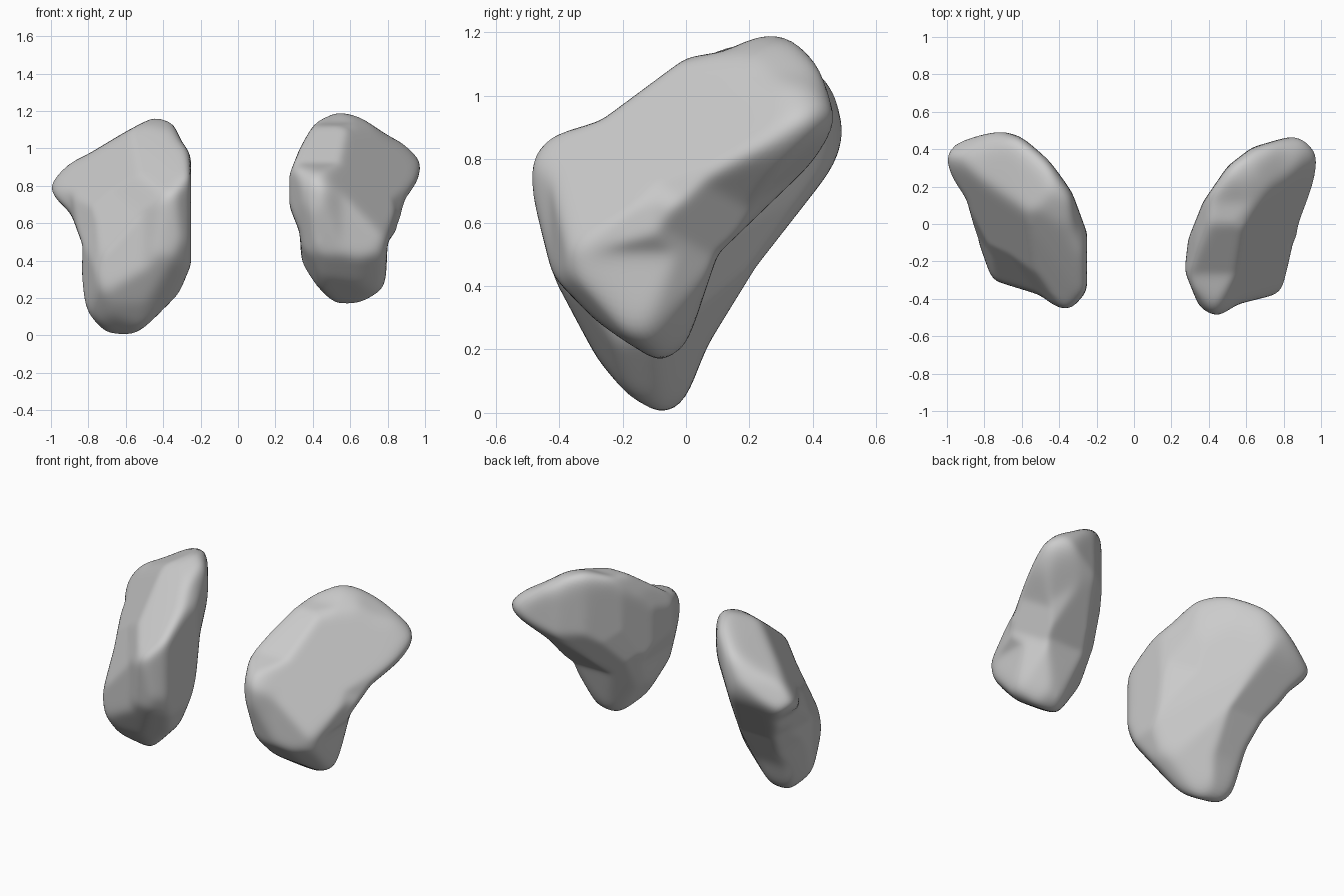
import bpy, bmesh
from math import sin, cos, radians
from mathutils import Vector

# Viewing directions: azimuth, elevation, height of the view centre
VIEWS = {
    "front": (0, 0, 0), "side": (90, 0, 0), "top": (0, 90, 0),
    "front_right": (35, 25, 0.6), "back_left": (215, 25, 0.6),
    "back_right_below": (145, -30, 0.6),
}


def axes(view):
    """Screen right and up directions of a view, with its centre."""
    az, el, h = VIEWS[view]
    a, e = radians(az), radians(el)
    right = Vector((cos(a), sin(a), 0))
    up = Vector((-sin(a) * sin(e), cos(a) * sin(e), cos(e)))
    return right, up, Vector((0, 0, h))


def reach(px, py, dx, dy, pts):
    """Distance from a point along a direction to the first outline edge."""
    best = 9.0
    for i in range(len(pts)):
        ax, ay = pts[i - 1]
        ex, ey = pts[i][0] - ax, pts[i][1] - ay
        det = ex * dy - ey * dx
        if abs(det) < 1e-9:
            continue
        wx, wy = ax - px, ay - py
        t = (ex * wy - ey * wx) / det
        s = (dx * wy - dy * wx) / det
        if t > 0 and 0 <= s <= 1 and t < best:
            best = t
    return best


def stone(name, centre, flats, **outlines):
    """Inflate a ball until it meets its outlines and flat faces, then round it off."""
    c = Vector(centre)
    views = []
    for v, pts in outlines.items():
        right, up, o = axes(v)
        views.append((right, up, (c - o).dot(right), (c - o).dot(up), pts))
    bm = bmesh.new()
    bmesh.ops.create_icosphere(bm, subdivisions=6, radius=1)
    for vert in bm.verts:
        d = vert.co.normalized()
        t = min(reach(px, py, d.dot(r), d.dot(u), pts) for r, u, px, py, pts in views)
        for n, off in flats:
            n = Vector(n)
            if n.dot(d) > 1e-4:
                t = min(t, (off - n.dot(c)) / n.dot(d))
        vert.co = c + d * t
    for _ in range(9):
        bmesh.ops.smooth_vert(bm, verts=bm.verts, factor=0.5,
                              use_axis_x=True, use_axis_y=True, use_axis_z=True)
    for f in bm.faces:
        f.smooth = True
    me = bpy.data.meshes.new(name)
    bm.to_mesh(me)
    bm.free()
    bpy.context.collection.objects.link(bpy.data.objects.new(name, me))


# Taller stone on the left
stone(
    "left_stone", (-.55, 0, .6),
    [((-1, -.75, .8), 1.41), ((.55, .7, -.45), -.345)],
    front=[(-1.04, .8), (-.98, .72), (-.9, .67), (-.83, .48), (-.84, .2), (-.8, .05),
           (-.63, -.03), (-.5, 0), (-.35, .14), (-.25, .38), (-.25, .97), (-.31, 1.05),
           (-.33, 1.14), (-.43, 1.18), (-.6, 1.09), (-.8, .97), (-1, .88)],
    side=[(-.46, .75), (-.42, .43), (-.28, .17), (-.14, .0), (-.07, -.03), (0, .03), (.06, .2),
          (.22, .46), (.47, .78), (.51, .92), (.46, 1.05), (.35, 1.15), (.2, 1.18), (0, 1.1),
          (-.2, .98), (-.4, .88)],
    top=[(-1.04, .37), (-.97, .45), (-.75, .51), (-.6, .47), (-.45, .34), (-.33, .17),
         (-.25, -.05), (-.25, -.36), (-.33, -.45), (-.4, -.46), (-.5, -.38), (-.76, -.3),
         (-.85, -.04), (-.9, .15), (-1.04, .3)],
    front_right=[(-.79, -.13), (-.72, .13), (-.64, .54), (-.57, .62), (-.46, .66), (-.25, .76),
                 (-.16, .71), (-.16, .49), (-.22, .22), (-.25, -.1), (-.33, -.3), (-.5, -.45),
                 (-.69, -.36), (-.78, -.25)],
    back_left=[(.18, .38), (.32, .36), (.46, .28), (.58, .2), (.64, .05), (.77, -.22), (.79, -.33),
               (.75, -.55), (.7, -.65), (.6, -.7), (.46, -.64), (.35, -.45), (.26, -.19),
               (.18, .08), (.16, .28)],
    back_right_below=[(-.04, -.07), (.01, .05), (.15, .22), (.36, .43), (.53, .47), (.77, .42),
                      (.93, .22), (1.05, .03), (.97, -.05), (.77, -.25), (.68, -.42), (.61, -.69),
                      (.47, -.79), (.3, -.69), (.04, -.42), (-.03, -.25)],
)

# Shorter stone on the right
stone(
    "right_stone", (.58, 0, .72),
    [((1, -.75, .8), 1.48), ((-.55, .7, -.4), -.385)],
    front=[(.53, 1.2), (.42, 1.16), (.33, 1), (.27, .85), (.27, .7), (.33, .55), (.34, .37),
           (.41, .2), (.55, .15), (.7, .17), (.79, .26), (.8, .5), (.87, .59), (.93, .73),
           (1.04, .88), (.98, .98), (.8, 1.07), (.65, 1.17)],
    side=[(-.51, .78), (-.44, .87), (-.27, .92), (0, 1.12), (.12, 1.14), (.25, 1.2), (.35, 1.19),
          (.44, 1.1), (.48, .9), (.39, .78), (.1, .5), (0, .2), (-.1, .15), (-.2, .2),
          (-.42, .43)],
    top=[(.99, .4), (1.04, .25), (.96, .1), (.85, -.1), (.79, -.37), (.55, -.43), (.45, -.5),
         (.35, -.45), (.27, -.25), (.29, -.08), (.37, .12), (.5, .31), (.63, .41), (.87, .48)],
    front_right=[(.02, -.1), (.05, .05), (.27, .39), (.45, .51), (.63, .53), (.83, .42), (1.01, .26),
                 (1.03, .18), (.94, .06), (.77, -.08), (.65, -.25), (.57, -.56), (.45, -.59),
                 (.22, -.5), (.1, -.38)],
    back_left=[(-1.05, .4), (-.98, .48), (-.8, .57), (-.56, .6), (-.35, .6), (-.21, .52),
               (-.09, .51), (-.02, .4), (-.09, .08), (-.27, -.2), (-.4, -.25), (-.52, -.19),
               (-.65, .03), (-.8, .19), (-.99, .32)],
    back_right_below=[(-.86, .05), (-.73, .31), (-.67, .57), (-.61, .72), (-.43, .82), (-.27, .86),
                      (-.16, .79), (-.15, .67), (-.23, .37), (-.26, .13), (-.33, -.1), (-.46, -.27),
                      (-.7, -.2), (-.83, -.08)],
)
